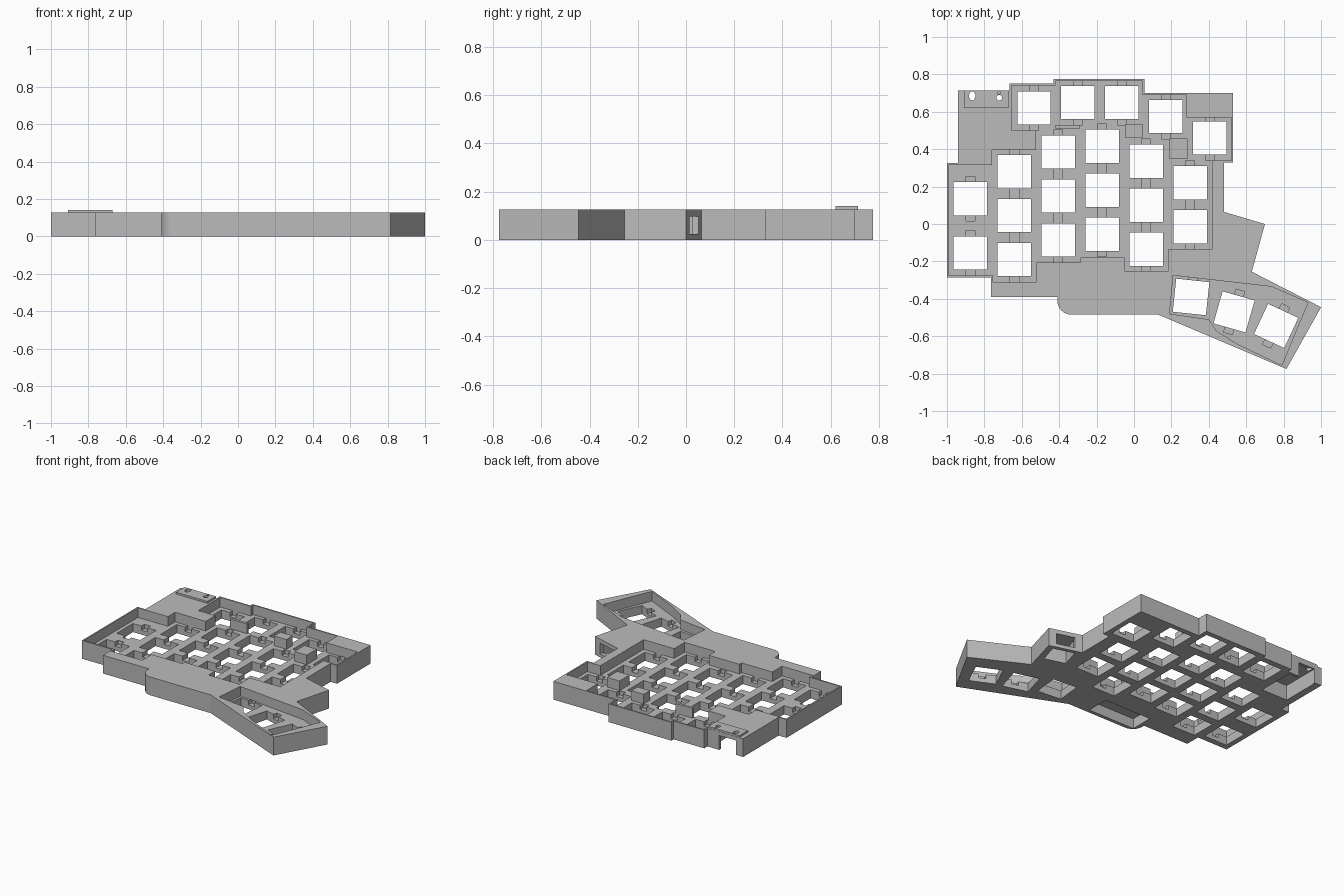
import bpy, bmesh, math
from mathutils import Matrix, Vector

cube = bpy.data.objects.get("Cube")
if cube:
    bpy.data.objects.remove(cube, do_unlink=True)

TOP, PLATE = 0.127, 0.06      # rim height and key plate height
HOLE, CLIP = 0.178, 0.048     # switch opening and clip notch widths

grey = bpy.data.materials.new("light_grey_plastic")
grey.use_nodes = True
grey.diffuse_color = (0.5, 0.5, 0.5, 1)
grey.node_tree.nodes["Principled BSDF"].inputs["Base Color"].default_value = (0.5, 0.5, 0.5, 1)


def rect(width, depth):
    w, d = width / 2, depth / 2
    return [(-w, -d), (w, -d), (w, d), (-w, d)]


def ellipse(rx, ry, sides=24):
    turns = [math.tau * i / sides for i in range(sides)]
    return [(rx * math.cos(a), ry * math.sin(a)) for a in turns]


def prism(bm, points, low, high, centre=(0, 0), angle=0):
    """Extrude a flat outline between two heights."""
    place = Matrix.Translation((*centre, 0)) @ Matrix.Rotation(math.radians(angle), 4, "Z")
    verts = [bm.verts.new(place @ Vector((x, y, low))) for x, y in points]
    face = bm.faces.new(verts)
    moved = bmesh.ops.extrude_face_region(bm, geom=[face])["geom"]
    moved = [v for v in moved if isinstance(v, bmesh.types.BMVert)]
    bmesh.ops.translate(bm, verts=moved, vec=(0, 0, high - low))


def make(name, *prisms):
    bm = bmesh.new()
    for args in prisms:
        prism(bm, *args)
    bmesh.ops.recalc_face_normals(bm, faces=bm.faces[:])
    mesh = bpy.data.meshes.new(name)
    bm.to_mesh(mesh)
    bm.free()
    mesh.materials.append(grey)
    obj = bpy.data.objects.new(name, mesh)
    bpy.context.scene.collection.objects.link(obj)
    return obj


def cut(target, name, *prisms):
    """Subtract prisms from a part and discard the cutter."""
    cutter = make(name, *prisms)
    cutter.hide_render = True
    mod = target.modifiers.new(name, "BOOLEAN")
    mod.operation, mod.solver, mod.object = "DIFFERENCE", "EXACT", cutter
    bpy.context.view_layer.objects.active = target
    bpy.ops.object.modifier_apply(modifier=name)
    bpy.data.objects.remove(cutter, do_unlink=True)


# Outer outline, with a rounded palm corner
palm = [(-0.335 + 0.075 * math.cos(a), -0.41 + 0.075 * math.sin(a))
        for a in [math.radians(270 - 15 * i) for i in range(7)]]
outline = [
    (-1, -0.285), (-1, 0.325), (-0.94, 0.325), (-0.94, 0.715), (-0.665, 0.715),
    (-0.665, 0.75), (-0.43, 0.75), (-0.43, 0.775), (0.055, 0.775), (0.055, 0.7),
    (0.53, 0.7), (0.53, 0.33), (0.48, 0.33), (0.48, 0.065), (0.7, 0),
    (0.63, -0.255), (1, -0.445), (0.815, -0.775), (0.13, -0.485),
] + palm + [(-0.41, -0.39), (-0.765, -0.39), (-0.765, -0.285)]

# Stepped edge of the main key well
main_well = [
    (-0.99, -0.275), (-0.99, 0.315), (-0.76, 0.315), (-0.76, 0.395), (-0.525, 0.395),
    (-0.525, 0.5), (-0.655, 0.5), (-0.655, 0.74), (-0.42, 0.74), (-0.42, 0.765),
    (0.045, 0.765), (0.045, 0.69), (0.28, 0.69), (0.28, 0.57), (0.52, 0.57),
    (0.52, 0.34), (0.42, 0.34), (0.42, -0.135), (0.185, -0.135), (0.185, -0.25),
    (-0.05, -0.25), (-0.05, -0.18), (-0.285, -0.18), (-0.285, -0.205),
    (-0.52, -0.205), (-0.52, -0.31), (-0.755, -0.31), (-0.755, -0.275),
]
thumb_well = [
    (0.19, -0.48), (0.4, -0.51), (0.44, -0.57), (0.55, -0.64), (0.79, -0.755),
    (0.93, -0.42), (0.735, -0.335), (0.21, -0.275),
]

# Key positions: columns (x, top y, count, pitch), then upper row and thumb keys
columns = [
    (-0.875, 0.135, 2, 0.29), (-0.64, 0.28, 3, 0.235), (-0.405, 0.385, 3, 0.235),
    (-0.17, 0.415, 3, 0.235), (0.065, 0.335, 3, 0.235), (0.3, 0.22, 2, 0.235),
]
keys = [((x, y - i * pitch), 0) for x, y, count, pitch in columns for i in range(count)]
keys += [(spot, 0) for spot in
         [(-0.535, 0.62), (-0.3, 0.65), (-0.065, 0.65), (0.17, 0.575), (0.405, 0.46)]]
keys += [((0.305, -0.39), -6), ((0.535, -0.47), -16), ((0.76, -0.545), -25)]

# Case body with key wells and switch openings
case = make("case_body", (outline, 0, TOP))
cut(case, "key_wells", (main_well, PLATE, TOP + 0.1), (thumb_well, PLATE, TOP + 0.1))
cut(case, "switch_holes", *[(rect(HOLE, HOLE), -0.05, 0.1, spot, turn) for spot, turn in keys])

# Clip notches on the back and front of each opening
for side, label in ((1, "back_notches"), (-1, "front_notches")):
    notches = []
    for spot, turn in keys:
        if side < 0 and turn == -6:
            continue
        shift = Matrix.Rotation(math.radians(turn), 2) @ Vector((0, side * (HOLE / 2 + 0.005)))
        notches.append((rect(CLIP, 0.052), 0.03, PLATE + 0.002, Vector(spot) + shift, turn))
    cut(case, label, *notches)

# Underside pockets: controller bay with port gap, battery bay, jack bay
cut(case, "underside_bays",
    (rect(0.2, 0.26), -0.05, 0.105, (-0.79, 0.565)),
    (rect(0.36, 0.16), -0.05, 0.07, (-0.2, -0.38)),
    (rect(0.15, 0.14), -0.05, 0.1, (0.563, -0.06), -16.5))
cut(case, "port_openings",
    (rect(0.13, 0.2), -0.05, 0.1, (-0.82, 0.72)),
    (rect(0.13, 0.1), 0.025, 0.098, (0.585, 0.02), -16.5))

# Raised controller cover with button and light holes
cover = make("controller_cover", (rect(0.24, 0.093), 0.12, 0.14, (-0.79, 0.667)))
holes = [(ellipse(0.017, 0.024), 0.05, 0.2, (-0.865, 0.685)),
         (ellipse(0.015, 0.015), 0.05, 0.2, (-0.72, 0.675)),
         (ellipse(0.008, 0.008), 0.05, 0.2, (-0.722, 0.702))]
for part in (cover, case):
    cut(part, "cover_holes", *holes)

# Filler blocks standing between the key columns
for name, size, centre in (
        ("right_filler", (0.095, 0.11), (0.238, 0.402)),
        ("middle_filler", (0.095, 0.07), (0, 0.498)),
        ("left_filler", (0.13, 0.018), (-0.355, 0.52))):
    make(name, (rect(*size), PLATE - 0.01, TOP, centre))
